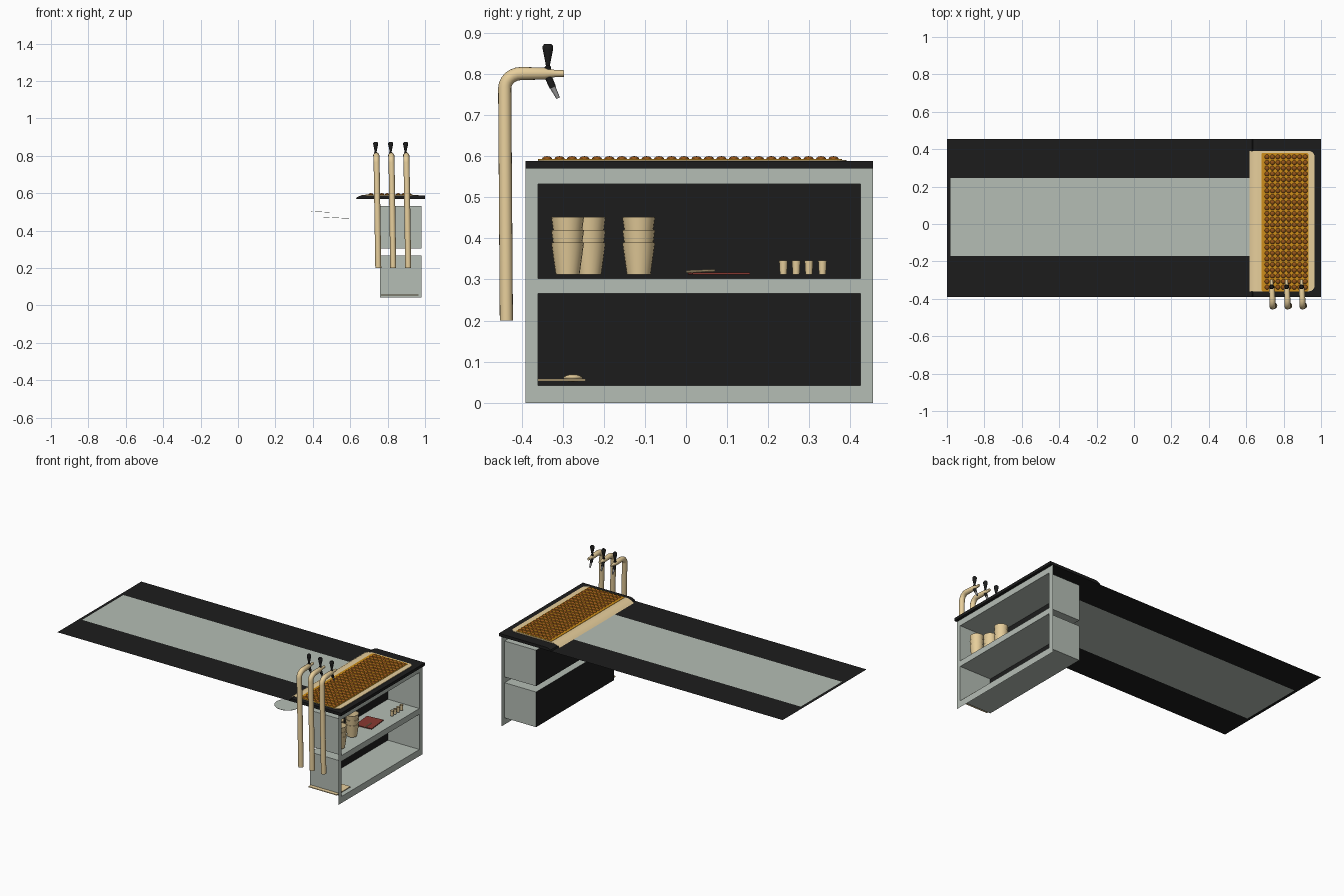
import bpy, bmesh, math
from mathutils import Vector, Matrix

if "Cube" in bpy.data.objects:
    bpy.data.objects.remove(bpy.data.objects["Cube"])


def mat(name, r, g, b):
    m = bpy.data.materials.new(name)
    m.diffuse_color = (r, g, b, 1)
    m.use_nodes = True
    m.node_tree.nodes["Principled BSDF"].inputs["Base Color"].default_value = m.diffuse_color
    return m


BLACK = mat("black", .012, .012, .012)
GREY = mat("pale_grey", .46, .51, .46)
TAN = mat("tan", .80, .62, .33)
ORANGE = mat("orange", .62, .27, .01)
BROWN = mat("brown", .30, .09, .01)
RED = mat("dull_red", .25, .04, .03)
STEEL = mat("steel", .3, .3, .3)


def finish(name, bm, m, smooth=False, flip=True):
    if flip:
        bmesh.ops.recalc_face_normals(bm, faces=bm.faces)
    me = bpy.data.meshes.new(name)
    bm.to_mesh(me)
    bm.free()
    ob = bpy.data.objects.new(name, me)
    bpy.context.collection.objects.link(ob)
    me.materials.append(m)
    if smooth:
        bpy.context.view_layer.objects.active = ob
        ob.select_set(True)
        bpy.ops.object.shade_smooth_by_angle(angle=math.radians(40))
        ob.select_set(False)
    return ob


def box(name, x0, x1, y0, y1, z0, z1, m, rot=0):
    bm = bmesh.new()
    bmesh.ops.create_cube(bm, size=1)
    c = Vector(((x0 + x1) / 2, (y0 + y1) / 2, (z0 + z1) / 2))
    bm.transform(Matrix.Translation(c) @ Matrix.Rotation(rot, 4, 'Z')
                 @ Matrix.Diagonal((x1 - x0, y1 - y0, z1 - z0, 1)))
    return finish(name, bm, m)


def grid_panel(name, us, vs, place, holes, m):
    """Flat panel made of grid cells, leaving out the cells in holes."""
    bm = bmesh.new()
    v = [[bm.verts.new(place(a, b)) for b in vs] for a in us]
    for i in range(len(us) - 1):
        for j in range(len(vs) - 1):
            if (i, j) not in holes:
                bm.faces.new((v[i][j], v[i + 1][j], v[i + 1][j + 1], v[i][j + 1]))
    return finish(name, bm, m, flip=False)


def sweep(bm, pts, radii, n=16, axis=None, cap_end=True):
    """Round tube through pts; a fixed axis makes it a lathe."""
    pts = [Vector(p) for p in pts]
    rings = []
    for i, (p, r) in enumerate(zip(pts, radii)):
        t = axis or (pts[min(i + 1, len(pts) - 1)] - pts[max(i - 1, 0)])
        t = Vector(t).normalized()
        a = Vector((1, 0, 0))
        a = (a - t * a.dot(t)).normalized()
        b = t.cross(a)
        rings.append([bm.verts.new(p + r * (math.cos(k * math.tau / n) * a + math.sin(k * math.tau / n) * b))
                      for k in range(n)])
    for A, B in zip(rings, rings[1:]):
        for k in range(n):
            bm.faces.new((A[k], A[(k + 1) % n], B[(k + 1) % n], B[k]))
    bm.faces.new(rings[0][::-1])
    if cap_end:
        bm.faces.new(rings[-1])


def rounded_slab(name, x0, x1, y0, y1, z0, z1, r, m, left_round=True):
    bm = bmesh.new()
    ring = []
    for cx, cy, a0, on in ((x1 - r, y1 - r, 0, 1), (x0 + r, y1 - r, 90, left_round),
                           (x0 + r, y0 + r, 180, left_round), (x1 - r, y0 + r, 270, 1)):
        if on:
            for k in range(7):
                a = math.radians(a0 + 15 * k)
                ring.append(bm.verts.new((cx + r * math.cos(a), cy + r * math.sin(a), z0)))
        else:
            ring.append(bm.verts.new((x0, y1 if a0 == 90 else y0, z0)))
    f = bm.faces.new(ring)
    ext = bmesh.ops.extrude_face_region(bm, geom=[f])
    for e in ext["geom"]:
        if isinstance(e, bmesh.types.BMVert):
            e.co.z = z1
    return finish(name, bm, m)


# Long counter top: black border with pale inset, paper thin
Y0, Y1, TOP = -.39, .455, .57
xs, ys = (-1, -.98, .98, 1), (Y0, -.17, .245, Y1)
flat = lambda a, b: (a, b, TOP)
grid_panel("counter_border", xs, ys, flat, {(1, 1)}, BLACK)
grid_panel("counter_inset", xs[1:3], ys[1:3], flat, set(), GREY)

# End panel with two shelf openings
SY0, SY1 = -.36, .424
grid_panel("end_panel", (Y0, SY0, SY1, Y1), (0, .042, .266, .303, .532, TOP),
           lambda a, b: (.982, a, b), {(1, 1), (1, 3)}, GREY)

# Shelf boxes: grey sides, black back
for label, z0, z1 in (("lower", .042, .266), ("upper", .303, .532)):
    bm = bmesh.new()
    ring = [(SY0, z0), (SY1, z0), (SY1, z1), (SY0, z1)]
    a = [bm.verts.new((.76, y, z)) for y, z in ring]
    b = [bm.verts.new((.982, y, z)) for y, z in ring]
    for k in range(4):
        j = (k + 1) % 4
        bm.faces.new((a[k], a[j], b[j], b[k]))
    finish(label + "_shelf_sides", bm, GREY)
    grid_panel(label + "_shelf_back", (SY0, SY1), (z0, z1), lambda p, q: (.76, p, q), set(), BLACK)

# Raised slab with chamfered left edge
bm = bmesh.new()
prof = [(.632, TOP), (1, TOP), (1, .588), (.66, .588), (.636, .579)]
f = bm.faces.new([bm.verts.new((x, Y0, z)) for x, z in prof])
ext = bmesh.ops.extrude_face_region(bm, geom=[f])
bmesh.ops.translate(bm, vec=(0, Y1 - Y0, 0), verts=[e for e in ext["geom"] if isinstance(e, bmesh.types.BMVert)])
finish("raised_slab", bm, BLACK)

# Tan mat with a lip rolled over the slab edge, orange pad on it
rounded_slab("tan_mat", .66, .965, -.36, .39, .587, .591, .03, TAN, False)
lip = [(.66, .591), (.645, .588), (.63, .582), (.617, .573)]
bm = bmesh.new()
rows = [[bm.verts.new((x, y, z)) for x, z in lip] for y in (-.36, .39)]
for k in range(3):
    bm.faces.new((rows[0][k], rows[1][k], rows[1][k + 1], rows[0][k + 1]))
finish("tan_mat_lip", bm, TAN, True, False)
rounded_slab("orange_pad", .682, .932, -.36, .38, .590, .593, .008, ORANGE)

# Studs on the pad
bm = bmesh.new()
for i in range(8):
    for j in range(24):
        bmesh.ops.create_uvsphere(bm, u_segments=12, v_segments=6, radius=1, matrix=Matrix.Translation(
            (.711 + i * .0292, -.338 + j * .0303, .593)) @ Matrix.Diagonal((.0125, .0125, .007, 1)))
finish("pad_studs", bm, BROWN, True)

# Three taps: leaning post, bent arm, handle and spout
for i in range(3):
    x = .75 + i * .08
    path = [(x, -.437, .2), (x - .009, -.441, .765)]
    for k in range(1, 7):
        a = math.radians(15 * k)
        path.append((x - .01, -.401 - .04 * math.cos(a), .765 + .036 * math.sin(a)))
    path += [(x - .013, -.345, .801), (x - .014, -.32, .801), (x - .014, -.297, .801)]
    bm = bmesh.new()
    sweep(bm, path, [.016] * 8 + [.0145, .009, .008])
    finish(f"tap_pipe_{i}", bm, TAN, True)
    hx = x - .014
    bm = bmesh.new()
    hp = [(.807, .008), (.817, .008), (.82, .005), (.826, .006), (.86, .013), (.868, .013), (.873, .009)]
    sweep(bm, [(hx, -.336, z) for z, r in hp], [r for z, r in hp], 14, (0, 0, 1))
    finish(f"tap_handle_{i}", bm, BLACK, True)
    bm = bmesh.new()
    sweep(bm, [(hx, -.338, .80), (hx, -.324, .767)], [.009, .008], 12)
    finish(f"tap_nozzle_{i}", bm, BLACK, True)
    bm = bmesh.new()
    sweep(bm, [(hx, -.324, .767), (hx, -.311, .741)], [.007, .0045], 12)
    finish(f"tap_spout_{i}", bm, STEEL, True)


def cup(bm, x, y, z, h, r0, r1):
    prof = [(r0, 0), (r1, h), (r1 * .93, h), (r0 * .93, h * .06)]
    sweep(bm, [(x, y, z + dz) for r, dz in prof], [r for r, dz in prof], 20, (0, 0, 1))


# Stacks of nested large cups
for i, (x, y) in enumerate(((.92, -.288), (.865, -.235), (.885, -.115))):
    bm = bmesh.new()
    for k in range(3):
        cup(bm, x, y, .312 + .031 * k, .078, .029, .04)
    finish(f"cup_stack_{i}", bm, TAN, True)

# Row of small cups
for i, y in enumerate((.237, .268, .299, .332)):
    bm = bmesh.new()
    cup(bm, .92, y, .312, .034, .0085, .0105)
    finish(f"small_cup_{i}", bm, TAN, True)

# Red folder with a pen, on the upper shelf
box("folder", .815, .925, .01, .15, .312, .317, RED, .1)
bm = bmesh.new()
sweep(bm, [(.89, .0, .319), (.89, .07, .322)], [.003, .003], 8)
finish("pen", bm, TAN, True)

# Board and small lump on the lower shelf
box("lower_board", .765, .965, -.385, -.245, .053, .058, TAN)
bm = bmesh.new()
bmesh.ops.create_uvsphere(bm, u_segments=14, v_segments=8, radius=1, matrix=Matrix.Translation(
    (.87, -.275, .06)) @ Matrix.Diagonal((.03, .024, .009, 1)))
finish("folded_cloth", bm, TAN, True)

# Thin tilted discs under the counter
for name, c, r in (("large_disc", (.53, -.265, .468), .072), ("small_disc", (.44, -.2, .5), .05)):
    bm = bmesh.new()
    bmesh.ops.create_cone(bm, cap_ends=True, segments=32, radius1=r, radius2=r, depth=.002,
                          matrix=Matrix.Translation(c) @ Matrix.Rotation(math.radians(3), 4, 'Y'))
    finish(name, bm, GREY, True)
